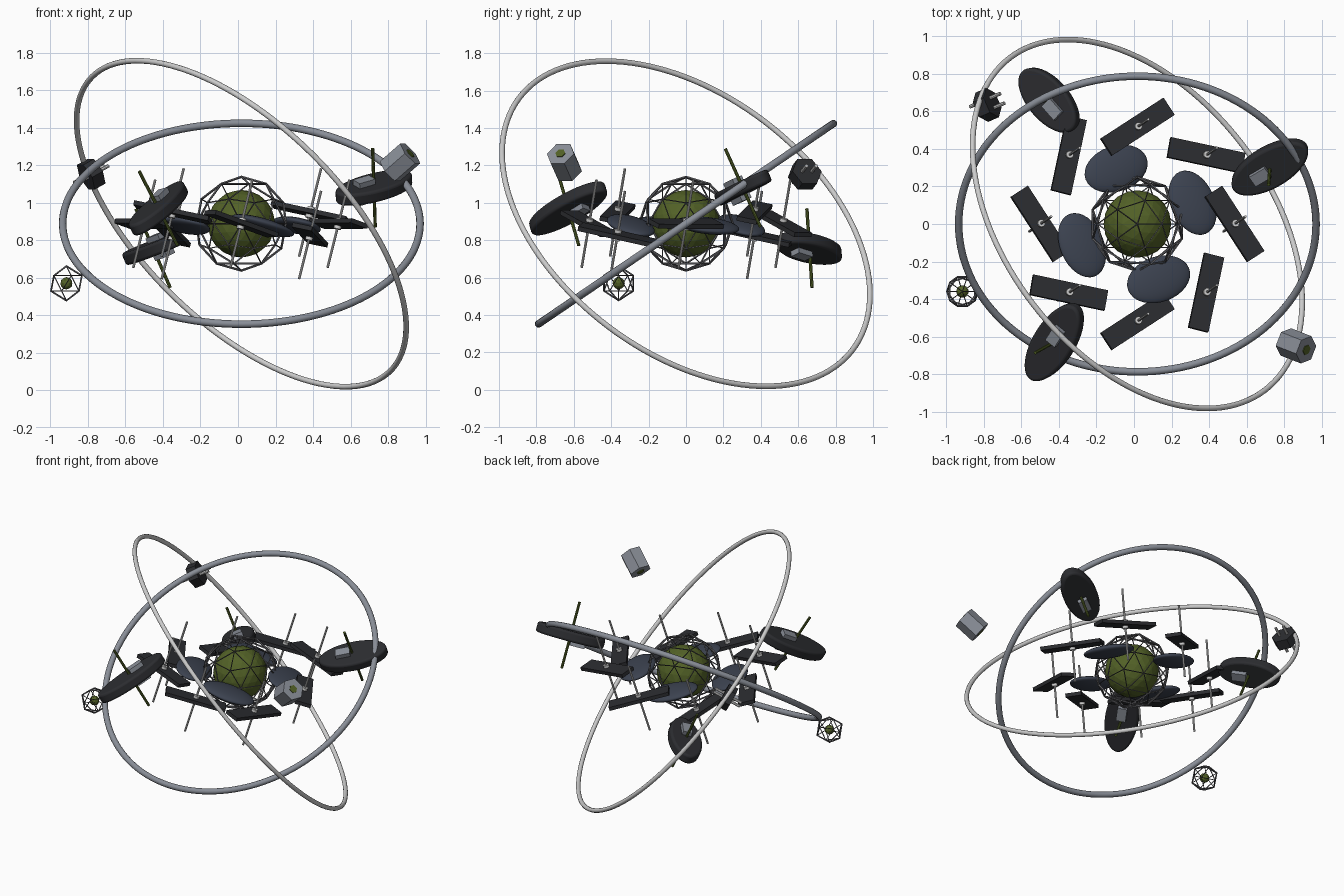
import bpy, math
from mathutils import Vector, Matrix

if "Cube" in bpy.data.objects:
    bpy.data.objects.remove(bpy.data.objects["Cube"])

C = Vector((0.018, 0, 0.888))

def mat(name, col):
    m = bpy.data.materials.new(name)
    m.diffuse_color = (*col, 1)
    m.use_nodes = True
    m.node_tree.nodes["Principled BSDF"].inputs["Base Color"].default_value = m.diffuse_color
    return m

OLIVE = mat("olive", (0.085, 0.12, 0.02))
DARK = mat("charcoal", (0.025, 0.026, 0.03))
SLATE = mat("slate", (0.045, 0.055, 0.08))
STEEL = mat("steel", (0.25, 0.27, 0.31))
PALE = mat("pale", (0.62, 0.62, 0.62))
WIRE = mat("wire", (0.12, 0.12, 0.13))

def frame(pos, normal, along=(1, 0, 0)):
    """Matrix with local z on the normal and local x close to 'along'."""
    z = Vector(normal).normalized()
    x = Vector(along)
    x = (x - z * x.dot(z)).normalized()
    y = z.cross(x)
    m = Matrix((x, y, z)).transposed().to_4x4()
    m.translation = Vector(pos)
    return m

def finish(name, m, material, scale=(1, 1, 1), smooth=False):
    o = bpy.context.object
    o.name = name
    o.matrix_world = m @ Matrix.Diagonal((*scale, 1))
    o.data.materials.append(material)
    if smooth:
        bpy.ops.object.shade_smooth_by_angle(angle=math.radians(40))
    return o

def cyl(name, m, r, length, material, sides=12, scale=(1, 1, 1)):
    bpy.ops.mesh.primitive_cylinder_add(vertices=sides, radius=r, depth=length)
    return finish(name, m, material, scale, sides > 6)

def box(name, m, size, material):
    bpy.ops.mesh.primitive_cube_add(size=1)
    return finish(name, m, material, size)

def ico(name, pos, r, sub, material):
    bpy.ops.mesh.primitive_ico_sphere_add(subdivisions=sub, radius=r)
    return finish(name, Matrix.Translation(pos), material)

def cage(name, pos, r, sub, thick):
    w = ico(name, pos, r, sub, WIRE).modifiers.new("wire", 'WIREFRAME')
    w.thickness = thick
    w.use_even_offset = False

def ring(name, normal, R, r, material):
    bpy.ops.mesh.primitive_torus_add(major_radius=R, minor_radius=r,
                                     major_segments=128, minor_segments=12)
    finish(name, frame(C, normal), material, smooth=True)

def shifted(m, x=0, y=0, z=0):
    return m @ Matrix.Translation((x, y, z))

# core and its lattice cage
ico("core_sphere", C, 0.18, 3, OLIVE)
cage("core_cage", C, 0.25, 2, 0.013)

# two large orbit rings
a = math.radians(34.2)
ring("inner_ring", (0, -math.sin(a), math.cos(a)), 0.953, 0.02, STEEL)
ring("outer_ring", (0.617, 0.474, 0.628), 1.117, 0.015, PALE)

# four flattened pods around the core, all sharing one tilt
TILT = (0.25, 0.17, 1)
for i in range(4):
    t = math.radians(21 + 90 * i)
    p = C + Vector((0.316 * math.cos(t), 0.316 * math.sin(t), -0.01))
    bpy.ops.mesh.primitive_uv_sphere_add(segments=32, ring_count=16, radius=1)
    finish(f"pod_{i}", frame(p, TILT, (-math.sin(t), math.cos(t), 0)), SLATE,
           (0.18, 0.122, 0.035), True)

# eight panels, each with a hub and a thin mast
for i in range(8):
    t = math.radians(45 * i)
    p = C + Vector((0.518 * math.cos(t), 0.518 * math.sin(t), 0.06 * math.sin(2 * t)))
    yaw = t + math.radians(123)
    m = frame(p, TILT, (math.cos(yaw), math.sin(yaw),
              -0.25 * math.cos(yaw) - 0.17 * math.sin(yaw)))
    box(f"panel_{i}", m, (0.415, 0.11, 0.025), DARK)
    cyl(f"panel_hub_{i}", m, 0.02, 0.06, PALE)
    cyl(f"panel_mast_{i}", m, 0.007, 0.49, PALE, 8)

# three oval discs: centre, normal, yaw of long axis, half length
discs = [((0.725, 0.304, 1.08), (-0.03, -0.41, 0.91), 30.5, 0.233),
         ((-0.453, 0.66, 0.757), (-0.40, -0.06, 0.92), 131.3, 0.212),
         ((-0.425, -0.63, 0.97), (-0.45, -0.25, 0.87), 237.8, 0.255)]
for i, (p, n, yaw, half) in enumerate(discs):
    t = math.radians(yaw)
    d = Vector((math.cos(t), math.sin(t), 0))
    d.z = -(n[0] * d.x + n[1] * d.y) / n[2]
    m = frame(p, n, d)
    o = cyl(f"disc_{i}", m, 1, 0.07, DARK, 48, (half, 0.112, 1))
    o.data.transform(Matrix.Diagonal((half, 0.112, 1, 1)))
    o.matrix_world = m
    b = o.modifiers.new("bevel", 'BEVEL')
    b.width, b.segments = 0.015, 3
    box(f"disc_box_{i}", shifted(m, x=-0.06), (0.1, 0.065, 0.13), STEEL)
    cyl(f"disc_mast_{i}", m, 0.009, 0.46, OLIVE, 8)

# small caged satellite
S = Vector((-0.915, -0.36, 0.57))
ico("small_core", S, 0.033, 2, OLIVE)
cage("small_cage", S, 0.092, 1, 0.011)

# grey hexagonal capsule with an olive core showing at both ends
m = frame((0.864, -0.65, 1.215), (0.72, -0.28, 0.63), (0, 0, 1))
cyl("hex_capsule", m, 0.078, 0.15, STEEL, 6)
cyl("hex_capsule_core", m, 0.028, 0.16, OLIVE, 6)

# dark hexagonal block pierced by two pale rods
m = frame((-0.783, 0.635, 1.152), (0.8, 0.35, 0.45), (0, 0, 1))
cyl("hex_block", m, 0.085, 0.07, DARK, 6)
for k in (-1, 1):
    cyl(f"hex_block_rod_{k}", shifted(m, y=0.028 * k), 0.01, 0.2, PALE, 8)
